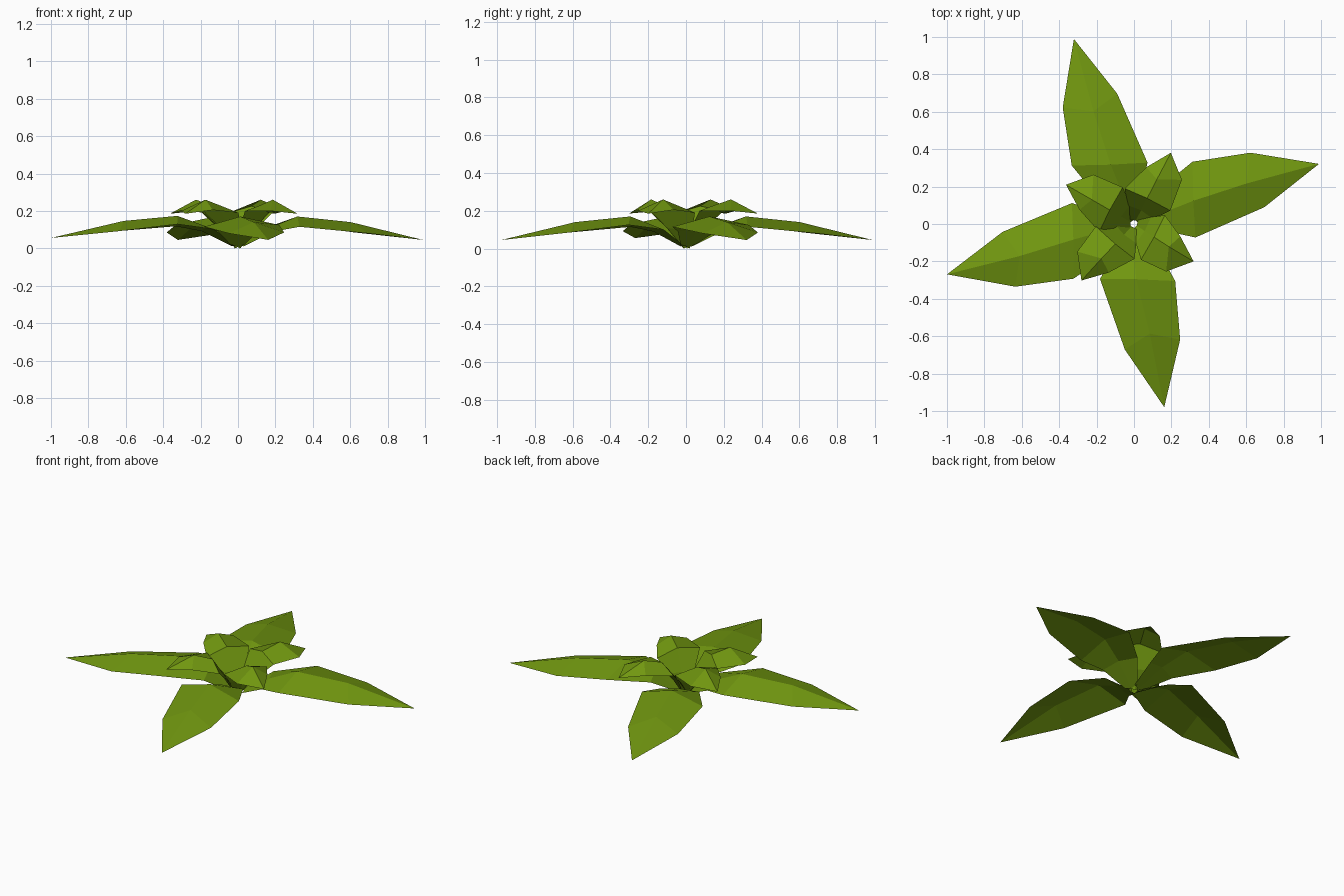
import bpy
from math import sin, cos, radians

if "Cube" in bpy.data.objects:
    bpy.data.objects.remove(bpy.data.objects["Cube"])

green = bpy.data.materials.new("leaf green")
green.diffuse_color = (0.165, 0.31, 0.005, 1)
green.use_nodes = True
green.node_tree.nodes["Principled BSDF"].inputs["Base Color"].default_value = green.diffuse_color

# Each row is one cross-section of a leaf:
# left edge (u, v, z), raised midrib (u, v, z), right edge (u, v, z)
BIG = [
    ((0.03, 0.04, 0.02), (0.03, 0.00, 0.01), (0.03, -0.04, 0.02)),
    ((0.17, 0.13, 0.10), (0.18, 0.01, 0.11), (0.17, -0.10, 0.09)),
    ((0.40, 0.22, 0.125), (0.34, 0.02, 0.17), (0.29, -0.17, 0.115)),
    ((0.71, 0.17, 0.085), (0.64, 0.02, 0.14), (0.69, -0.13, 0.08)),
]
BIG_TIP = (1.04, 0.0, 0.045)
SMALL = [
    ((0.01, 0.03, 0.02), (0.02, 0.00, 0.00), (0.01, -0.03, 0.02)),
    ((0.07, 0.08, 0.11), (0.08, 0.00, 0.10), (0.07, -0.08, 0.11)),
    ((0.14, 0.13, 0.19), (0.15, 0.00, 0.225), (0.15, -0.14, 0.20)),
    ((0.29, 0.08, 0.205), (0.26, 0.00, 0.26), (0.32, -0.12, 0.20)),
]
SMALL_TIP = (0.42, 0.0, 0.185)


def leaf(name, rows, tip, angle, shift, lift=0.0):
    """Folded leaf strip running outwards; shift grows from base to tip."""
    c, s = cos(radians(angle)), sin(radians(angle))

    def place(p):
        u, v, z = p
        k = min(1, u / 0.3)
        return (u * c - v * s + shift[0] * k, u * s + v * c + shift[1] * k,
                z + lift * u)

    verts = [place(p) for row in rows for p in row] + [place(tip)]
    faces = []
    for i in range(len(rows) - 1):
        for j in range(2):
            a = 3 * i + j
            faces.append((a, a + 3, a + 4, a + 1))
    a, t = 3 * (len(rows) - 1), len(verts) - 1
    faces += [(a, t, a + 1), (a + 1, t, a + 2)]
    mesh = bpy.data.meshes.new(name)
    mesh.from_pydata(verts, [], faces)
    mesh.materials.append(green)
    bpy.context.collection.objects.link(bpy.data.objects.new(name, mesh))


# Four long outer leaves lying nearly flat
for i, (ang, shift) in enumerate([(18, (0, 0)), (108, (0, 0)),
                                  (197, (-0.005, 0.035)), (284, (-0.09, 0.03))]):
    leaf(f"outer_leaf_{i + 1}", BIG, BIG_TIP, ang, shift, 0.01 if i == 2 else 0)

# Four short inner leaves rising, then curling over
for i, (ang, shift) in enumerate([(150, (0, 0)), (62, (0, 0.01)),
                                  (330, (-0.045, 0.01)), (228, (0, 0.01))]):
    leaf(f"inner_leaf_{i + 1}", SMALL, SMALL_TIP, ang, shift)
